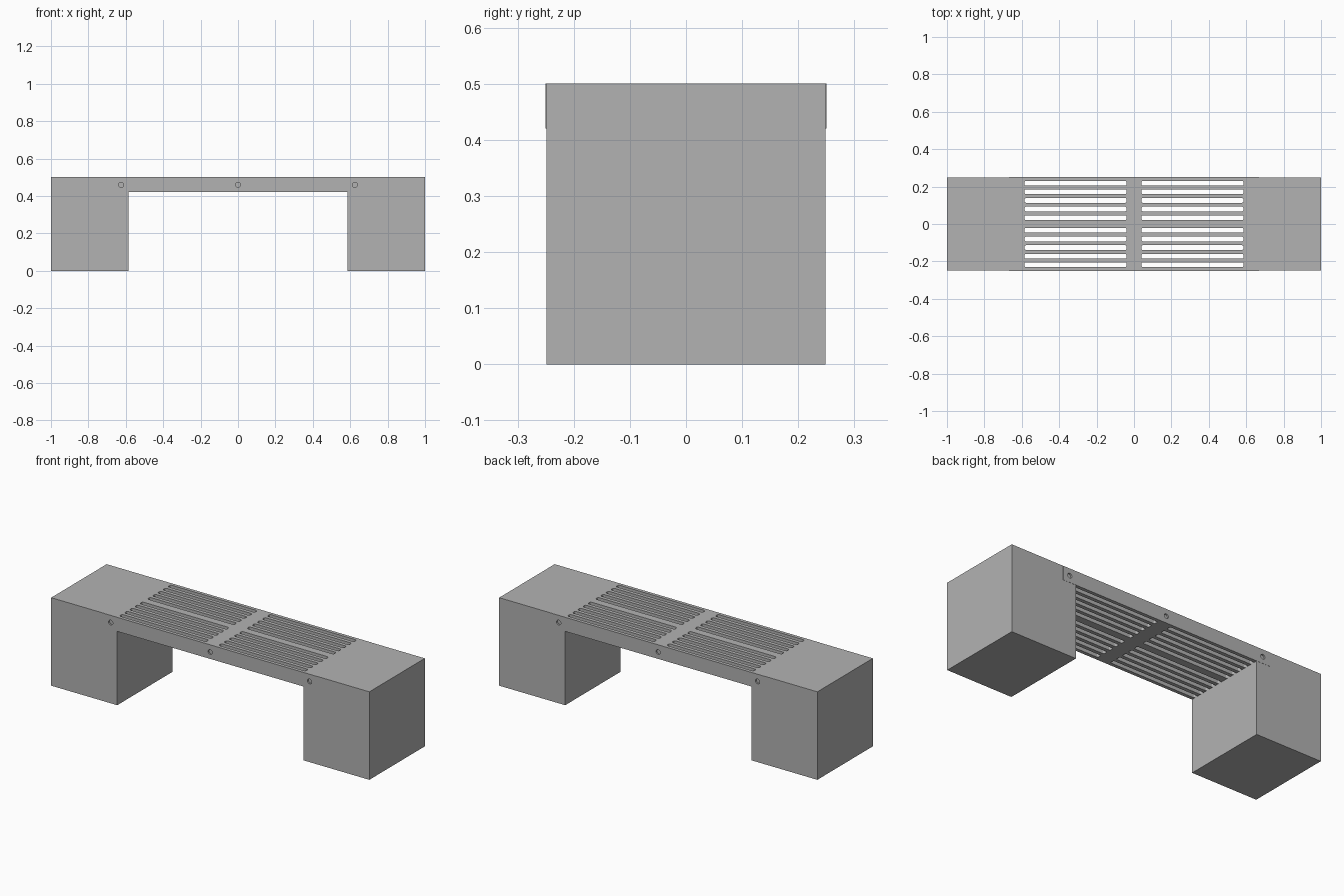
import bpy
import bmesh
from mathutils import Matrix

HALF_DEPTH = 0.25
LEG_INNER = 0.585     # inner face of each leg block
SEAT_END = 0.667      # seat rests in a notch in the leg
SEAT_BOTTOM, TOP = 0.42, 0.5

if "Cube" in bpy.data.objects:
    bpy.data.objects.remove(bpy.data.objects["Cube"], do_unlink=True)

concrete = bpy.data.materials.new("concrete grey")
concrete.use_nodes = True
grey = (0.448, 0.448, 0.448, 1)
concrete.diffuse_color = grey
concrete.node_tree.nodes["Principled BSDF"].inputs["Base Color"].default_value = grey


def make_object(name, bm):
    bmesh.ops.recalc_face_normals(bm, faces=bm.faces)
    mesh = bpy.data.meshes.new(name)
    bm.to_mesh(mesh)
    bm.free()
    mesh.materials.append(concrete)
    obj = bpy.data.objects.new(name, mesh)
    bpy.context.collection.objects.link(obj)
    return obj


def add_box(bm, x0, x1, y0, y1, z0, z1):
    size = Matrix.Diagonal((x1 - x0, y1 - y0, z1 - z0, 1))
    centre = Matrix.Translation(((x0 + x1) / 2, (y0 + y1) / 2, (z0 + z1) / 2))
    return bmesh.ops.create_cube(bm, size=1, matrix=centre @ size)["verts"]


# Leg blocks, notched at the top to carry the seat
def make_leg(name, side):
    bm = bmesh.new()
    profile = [(LEG_INNER, 0), (1, 0), (1, TOP), (SEAT_END, TOP),
               (SEAT_END, SEAT_BOTTOM), (LEG_INNER, SEAT_BOTTOM)]
    depth = HALF_DEPTH - 0.001
    face = bm.faces.new([bm.verts.new((side * x, -depth, z)) for x, z in profile])
    extruded = bmesh.ops.extrude_face_region(bm, geom=[face])["geom"]
    verts = [g for g in extruded if isinstance(g, bmesh.types.BMVert)]
    bmesh.ops.translate(bm, verts=verts, vec=(0, 2 * depth, 0))
    return make_object(name, bm)


make_leg("left_leg", 1)
make_leg("right_leg", -1)

# Seat slab
bm = bmesh.new()
add_box(bm, -SEAT_END, SEAT_END, -HALF_DEPTH, HALF_DEPTH, SEAT_BOTTOM, TOP)
seat = make_object("slotted_seat", bm)

# Cutters: drainage slots with softened corners, and round bolt recesses
bm = bmesh.new()
for sx in (-1, 1):
    for sy in (-1, 1):
        for i in range(5):
            x0, x1 = sorted((sx * 0.04, sx * LEG_INNER))
            y = sy * (0.034 + 0.046 * i)
            verts = add_box(bm, x0, x1, y - 0.0125, y + 0.0125,
                            SEAT_BOTTOM - 0.1, TOP + 0.1)
            uprights = [e for e in {e for v in verts for e in v.link_edges}
                        if abs(e.verts[0].co.z - e.verts[1].co.z) > 0.1]
            bmesh.ops.bevel(bm, geom=uprights, offset=0.007, segments=3,
                            profile=0.5, affect='EDGES')
for sy in (-1, 1):
    for x in (-0.625, 0, 0.625):
        place = Matrix.Translation((x, sy * HALF_DEPTH, 0.459)) @ Matrix.Rotation(1.570796, 4, 'X')
        bmesh.ops.create_cone(bm, cap_ends=True, segments=20, radius1=0.0135,
                              radius2=0.0135, depth=0.018, matrix=place)
cutter = make_object("seat_cutter", bm)
cutter.hide_render = True

# Cut the seat, keep the result and drop the cutter
cut = seat.modifiers.new("slots", 'BOOLEAN')
cut.operation = 'DIFFERENCE'
cut.solver = 'EXACT'
cut.object = cutter
bpy.context.view_layer.update()
graph = bpy.context.evaluated_depsgraph_get()
seat_mesh = bpy.data.meshes.new_from_object(seat.evaluated_get(graph))
seat.modifiers.clear()
seat.data = seat_mesh
bpy.data.objects.remove(cutter, do_unlink=True)
